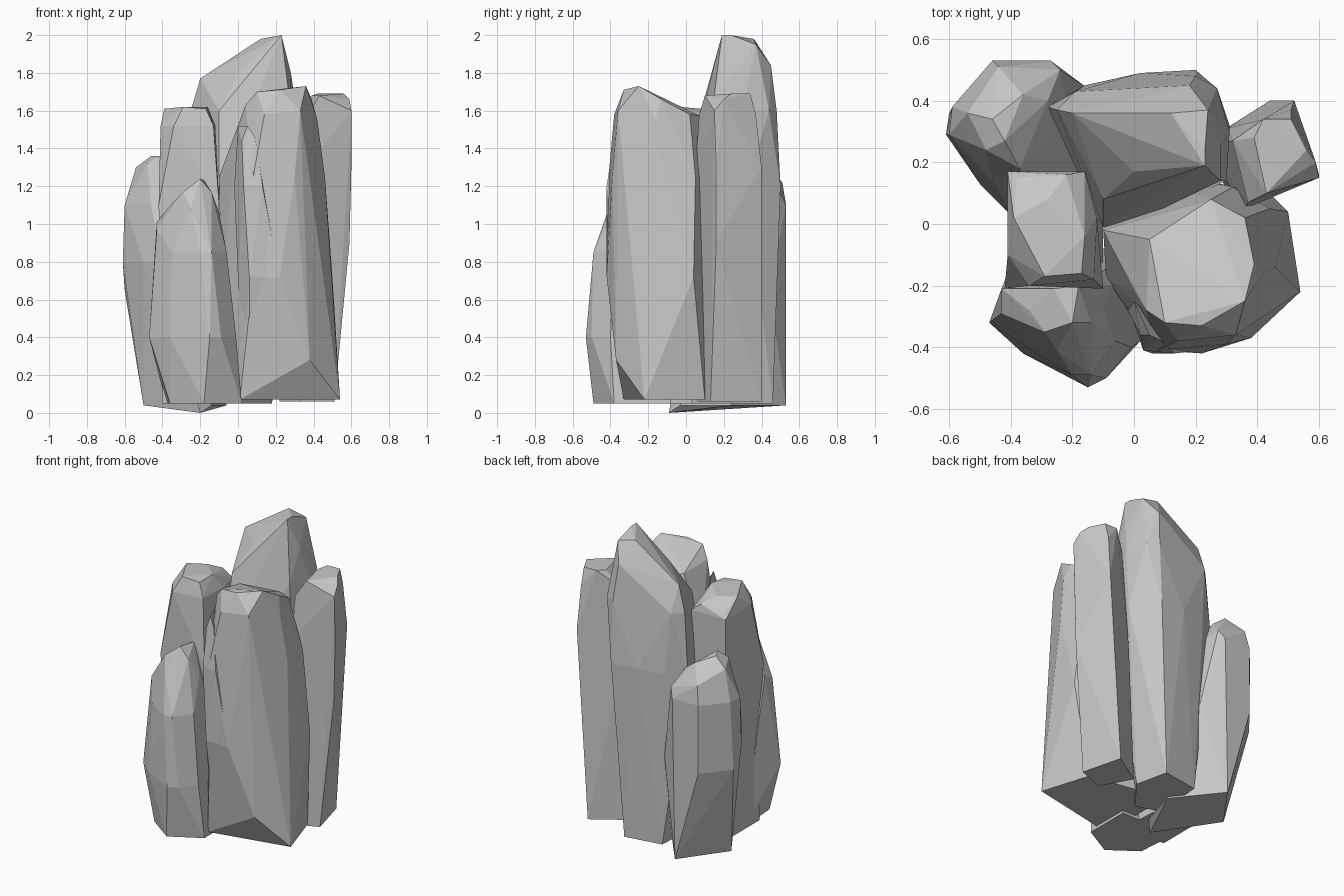
import bpy
import bmesh
import math
from mathutils import Vector

default_cube = bpy.data.objects.get("Cube")
if default_cube:
    bpy.data.objects.remove(default_cube, do_unlink=True)

HUNDREDTH = 0.01  # all rock measurements below are given in hundredths of a unit


def make_material(name, colour):
    material = bpy.data.materials.new(name)
    material.use_nodes = True
    material.diffuse_color = colour
    material.node_tree.nodes["Principled BSDF"].inputs["Base Color"].default_value = colour
    return material


stone_grey = make_material("stone grey", (0.57, 0.57, 0.57, 1))


def faceted_rock(name, layers, crown):
    """Wrap flat-faced stone around level outlines and a sloping crown."""
    points = [(x, y, height) for height, outline in layers for x, y in outline]
    mesh_builder = bmesh.new()
    for point in points + crown:
        mesh_builder.verts.new(Vector(point) * HUNDREDTH)
    hull = bmesh.ops.convex_hull(mesh_builder, input=mesh_builder.verts[:])
    # Remove the points that ended up inside the stone
    inner = {item for item in hull["geom_interior"] + hull["geom_unused"]
             if isinstance(item, bmesh.types.BMVert)}
    bmesh.ops.delete(mesh_builder, geom=list(inner), context="VERTS")
    # Merge almost level triangles into broad facets
    bmesh.ops.dissolve_limit(mesh_builder, angle_limit=math.radians(3),
                             verts=mesh_builder.verts[:], edges=mesh_builder.edges[:])
    bmesh.ops.recalc_face_normals(mesh_builder, faces=mesh_builder.faces[:])
    mesh = bpy.data.meshes.new(name)
    mesh_builder.to_mesh(mesh)
    mesh_builder.free()
    mesh.materials.append(stone_grey)
    rock = bpy.data.objects.new(name, mesh)
    bpy.context.collection.objects.link(rock)
    return rock


# Broad front pillar with a top that slopes down to the back
faceted_rock(
    "broad_front_pillar",
    layers=[
        (7, [(54, -22), (44, 10), (2, 18), (-8, 10), (-8, -16), (1, -33)]),
        (28, [(38, -37)]),
        (72, [(22, -42), (-1, -28), (8, -41), (50, 4), (-9, -18)]),
        (125, [(-10, -2), (-1, -24), (8, -41), (30, -39), (46, -14), (44, 5), (32, 12)]),
    ],
    crown=[(0, -22, 150), (5, -5, 162), (25, 8, 157), (36, 2, 158), (39, -13, 166),
           (36, -25, 173), (22, -33, 171), (10, -32, 170), (4, -28, 163),
           (14, -38, 158), (33, -36, 160), (42, -16, 155)],
)

# Thin slab split off the front pillar, tapering into it below
faceted_rock(
    "split_front_slab",
    layers=[
        (30, [(3, -33), (6, -35)]),
        (72, [(22, -41), (0, -32), (6, -42)]),
        (120, [(-2, -28), (3, -41), (13, -42)]),
    ],
    crown=[(0, -25, 152), (5, -36, 152), (9, -38, 146), (2, -36, 144)],
)

# Tallest pillar with a slanted ridge and a narrow foot
faceted_rock(
    "tall_back_pillar",
    layers=[
        (5, [(-12, 42), (13, 46), (18, 24), (2, 3), (-14, 8)]),
        (120, [(-28, 38), (-16, 45), (2, 49), (20, 50), (31, 32), (30, 14), (3, 2), (-10, -1)]),
        (160, [(-25, 37), (-19, 43), (20, 48), (27, 44), (31, 30), (28, 14), (3, 8), (-10, 8)]),
    ],
    crown=[(-20, 36, 177), (12, 36, 198), (23, 24, 200), (23, 19, 200), (0, 17, 180),
           (24, 37, 195), (18, 45, 184), (28, 25, 180)],
)

# Square pillar at the back, on the model's left
faceted_rock(
    "square_back_left_pillar",
    layers=[
        (6, [(51, 13), (44, 40), (22, 26), (33, 6)]),
        (90, [(59, 16), (50, 40), (30, 31), (36, 6)]),
        (130, [(60, 16), (52, 40), (31, 27), (36, 5)]),
    ],
    crown=[(59, 20, 166), (60, 15, 160), (56, 24, 169), (51, 34, 169), (42, 34, 169),
           (39, 28, 168), (43, 10, 168), (37, 7, 158), (51, 37, 158), (32, 27, 160)],
)

# Lower rounded pillar at the back, on the model's right, with a pointed foot
faceted_rock(
    "low_back_right_pillar",
    layers=[
        (0, [(-20, -9)]),
        (4, [(-50, 24), (-29, 53), (-6, 24), (-14, -3)]),
        (65, [(-60, 36), (-46, 53), (-27, 53), (-15, 44), (-14, 15), (-38, 3)]),
        (80, [(-61, 29), (-50, 13), (-40, 3)]),
        (110, [(-59, 38), (-46, 53), (-27, 53), (-60, 29), (-46, 14), (-20, 35)]),
    ],
    crown=[(-54, 36, 130), (-46, 34, 136), (-36, 42, 132), (-44, 51, 122),
           (-48, 24, 132), (-42, 27, 136), (-37, 18, 129), (-28, 40, 126), (-24, 50, 116)],
)

# Straight pillar on the model's right, with its crown dipping to the back
faceted_rock(
    "straight_right_pillar",
    layers=[
        (5, [(-40, 16), (-40, -20), (-10, -20), (-12, 16)]),
        (110, [(-42, 17), (-42, -21), (-10, -21), (-10, 0), (-14, 17)]),
        (152, [(-41, 17), (-41, -10), (-34, -20), (-13, -18), (-12, 2), (-16, 17)]),
    ],
    crown=[(-38, 15, 155), (-22, 16, 157), (-16, -4, 162), (-17, -16, 161),
           (-29, -17, 162), (-39, 2, 161), (-28, 8, 161)],
)

# Short pillar at the front, on the model's right
faceted_rock(
    "short_front_right_pillar",
    layers=[
        (5, [(-36, -36), (-18, -49), (2, -38), (2, -8), (-38, -8)]),
        (40, [(-47, -32), (-42, -20), (-36, -42), (-15, -53), (-9, -50), (-1, -40)]),
        (85, [(-42, -32), (-35, -40), (-20, -49), (-14, -49), (-6, -38), (-7, -20)]),
    ],
    crown=[(-43, -21, 101), (-43, -29, 97), (-34, -28, 112), (-29, -35, 117),
           (-20, -32, 124), (-18, -20, 123), (-26, -21, 119), (-14, -32, 117),
           (-25, -41, 108), (-10, -26, 106)],
)
